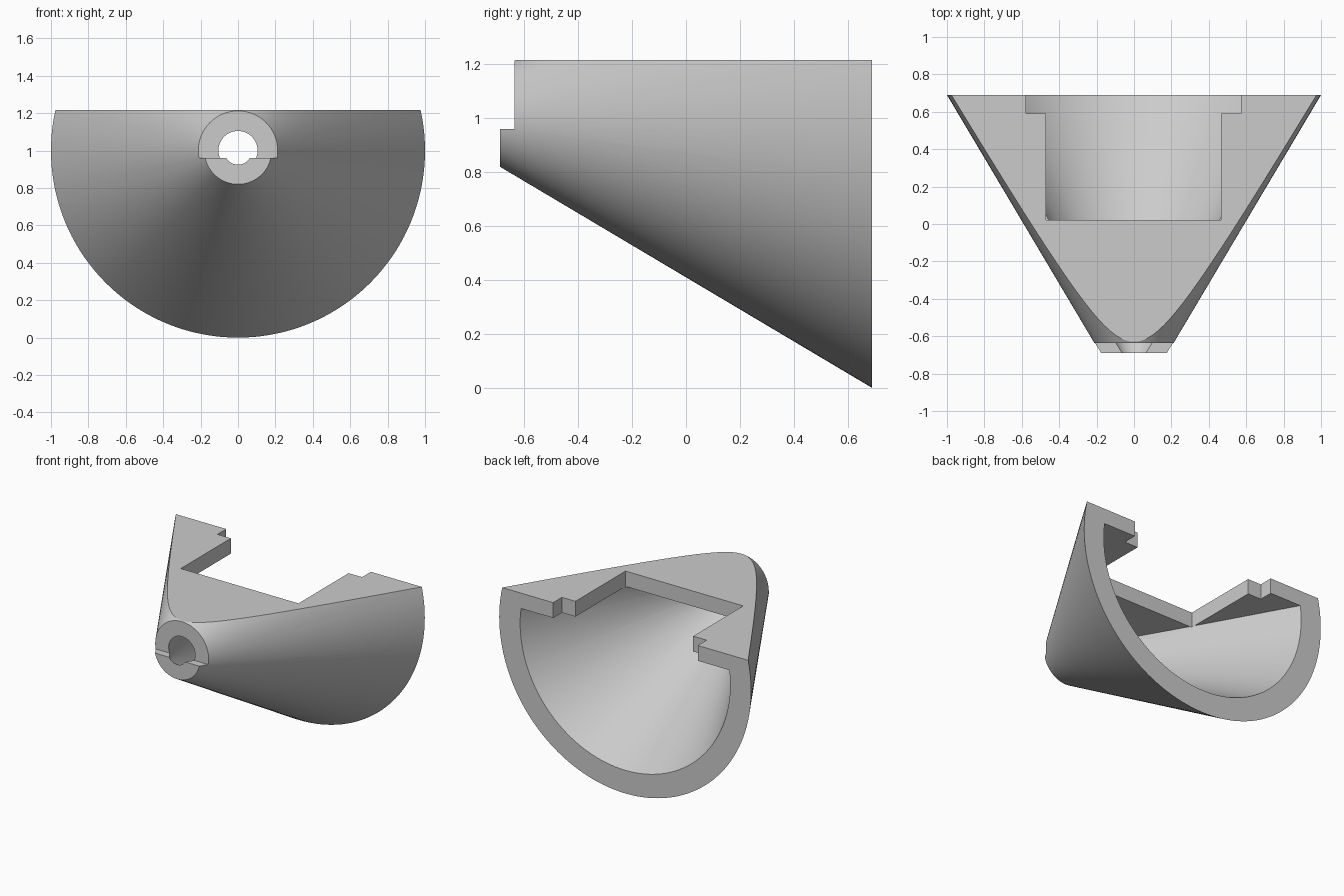
import bpy, math
from mathutils import Matrix

cube = bpy.data.objects.get("Cube")
if cube:
    bpy.data.objects.remove(cube, do_unlink=True)

AXIS_Z = 1.0      # height of the cone axis
TOP = 1.216       # flat upper face
CEILING = 1.106   # underside of the upper plate
HALF = 0.69       # half the length along y

grey = bpy.data.materials.new("plain grey")
grey.use_nodes = True
colour = (0.6, 0.6, 0.6, 1)
grey.diffuse_color = colour
grey.node_tree.nodes["Principled BSDF"].inputs["Base Color"].default_value = colour


def cone(name, r_front, r_back, half):
    """Truncated cone along y, narrow end to the front."""
    bpy.ops.mesh.primitive_cone_add(vertices=144, radius1=r_front, radius2=r_back, depth=2 * half)
    ob = bpy.context.object
    ob.name = name
    ob.data.transform(Matrix.Translation((0, 0, AXIS_Z)) @ Matrix.Rotation(-math.pi / 2, 4, "X"))
    ob.data.materials.append(grey)
    return ob


def box(name, lo, hi):
    bpy.ops.mesh.primitive_cube_add(size=1)
    ob = bpy.context.object
    ob.name = name
    mid = [(a + b) / 2 for a, b in zip(lo, hi)]
    size = [b - a for a, b in zip(lo, hi)]
    ob.data.transform(Matrix.Translation(mid) @ Matrix.Diagonal((*size, 1)))
    ob.data.materials.append(grey)
    return ob


def cut(target, cutter):
    mod = target.modifiers.new("cut", "BOOLEAN")
    mod.operation = "DIFFERENCE"
    mod.solver = "EXACT"
    mod.object = cutter
    bpy.context.view_layer.objects.active = target
    bpy.ops.object.modifier_apply(modifier=mod.name)
    bpy.data.objects.remove(cutter, do_unlink=True)


# Outer shell, and the tapered cavity with a flat ceiling
shell = cone("cone_housing", 0.18, 1.0, HALF)
slope = (0.834 - 0.075) / (2 * HALF)
extra = 0.06
cavity = cone("cavity", 0.075 - slope * extra, 0.834 + slope * extra, HALF + extra)
cut(cavity, box("ceiling_cutter", (-2, -2, CEILING), (2, 2, 3)))
cut(shell, cavity)

# Flat top and stepped nose
cut(shell, box("top_cutter", (-2, -2, TOP), (2, 2, 3)))
cut(shell, box("nose_cutter", (-1, -1, 0.96), (1, -0.636, 2)))

# Opening in the upper plate, wider at the back edge
cut(shell, box("opening_cutter", (-0.47, 0.022, CEILING - 0.003), (0.465, 1, 2)))
cut(shell, box("wide_opening_cutter", (-0.577, 0.59, CEILING - 0.003), (0.572, 1, 2)))

bpy.ops.object.select_all(action="DESELECT")
shell.select_set(True)
bpy.context.view_layer.objects.active = shell
bpy.ops.object.shade_smooth_by_angle(angle=math.radians(30))
